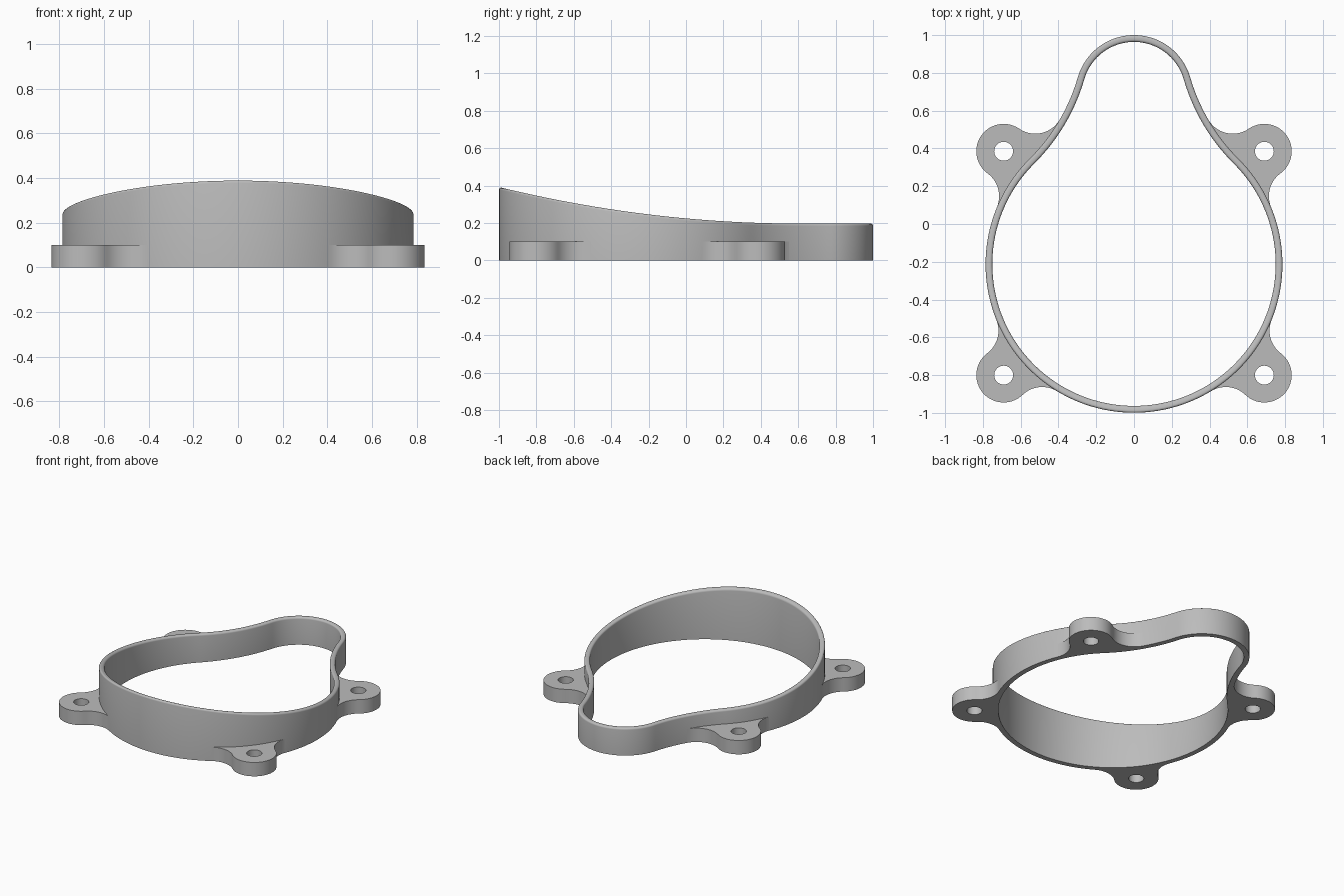
import bpy, bmesh
from math import pi, sin, cos, atan2
from mathutils import Vector
from mathutils.geometry import intersect_sphere_sphere_2d as meet

if "Cube" in bpy.data.objects:
    bpy.data.objects.remove(bpy.data.objects["Cube"])

grey = bpy.data.materials.new("plain grey")
grey.use_nodes = True
grey.diffuse_color = (0.5, 0.5, 0.5, 1)
grey.node_tree.nodes["Principled BSDF"].inputs["Base Color"].default_value = (0.5, 0.5, 0.5, 1)

# Plan layout: a large circle and a small circle joined by concave neck arcs
BIG, BIG_R = Vector((0, -0.213)), 0.786
TIP, TIP_R = Vector((0, 0.69)), 0.31
NECK_R = 1.0
WALL, ROUND = 0.036, 0.013
LOBE_R, HOLE_R, FILLET_R, TAB_H = 0.145, 0.05, 0.15, 0.1


def angle(v):
    return atan2(v.y, v.x)


def arc(c, r, a0, a1, n):
    steps = [a0 + (a1 - a0) * i / n for i in range(n + 1)]
    return [c + r * Vector((cos(a), sin(a))) for a in steps]


def short_arc(c, p, q, n):
    a0, a1 = angle(p - c), angle(q - c)
    return arc(c, (p - c).length, a0, a0 + (a1 - a0 + pi) % (2 * pi) - pi, n)


def circles(c0, r0, c1, r1):
    return [Vector(p) for p in meet(c0, r0, c1, r1)]


def finish(bm, name):
    bmesh.ops.recalc_face_normals(bm, faces=bm.faces)
    mesh = bpy.data.meshes.new(name)
    bm.to_mesh(mesh)
    bm.free()
    mesh.materials.append(grey)
    ob = bpy.data.objects.new(name, mesh)
    bpy.context.collection.objects.link(ob)
    bpy.ops.object.select_all(action='DESELECT')
    ob.select_set(True)
    bpy.context.view_layer.objects.active = ob
    bpy.ops.object.shade_smooth_by_angle(angle=pi / 6)


# Half outline as (point, outward normal), from front to back
NECK = max(circles(BIG, BIG_R + NECK_R, TIP, TIP_R + NECK_R), key=lambda p: p.x)
low = BIG + (NECK - BIG).normalized() * BIG_R
high = TIP + (NECK - TIP).normalized() * TIP_R
half = [(p, (p - BIG).normalized()) for p in short_arc(BIG, BIG - Vector((0, BIG_R)), low, 56)]
half += [(p, (NECK - p).normalized()) for p in short_arc(NECK, low, high, 20)[1:]]
half += [(p, (p - TIP).normalized()) for p in short_arc(TIP, high, TIP + Vector((0, TIP_R)), 24)[1:]]
flip = lambda v: Vector((-v.x, v.y))
outline = half + [(flip(p), flip(n)) for p, n in half[-2:0:-1]]


def top_height(y):
    return 0.197 + 0.195 * (max(0, 0.6 - y) / 1.6) ** 2


# Ring wall with rounded rim and sloping top: (inward offset, drop from top)
rim = [(ROUND * (1 - cos(a)), ROUND * (1 - sin(a))) for a in [pi / 8 * i for i in range(5)]]
rim += [(WALL - o, d) for o, d in reversed(rim)]
bm = bmesh.new()
loops = []
for p, n in outline:
    row = [bm.verts.new((*p, 0))]
    for o, d in rim:
        q = p - n * o
        row.append(bm.verts.new((*q, top_height(q.y) - d)))
    row.append(bm.verts.new((*(p - n * WALL), 0)))
    loops.append(row)
for i, row in enumerate(loops):
    nxt = loops[(i + 1) % len(loops)]
    for j in range(len(row)):
        k = (j + 1) % len(row)
        bm.faces.new((row[j], nxt[j], nxt[k], row[k]))
finish(bm, "ring_wall")


# Mounting tabs: lobe with a bolt hole, blended into the wall by fillets
def make_tab(name, lobe, first, second, side):
    (f1, w1), (f2, w2) = first, second
    l1, l2 = [lobe + (f - lobe).normalized() * LOBE_R for f in (f1, f2)]
    a1 = angle(l1 - lobe)
    sweep = (angle(l2 - lobe) - a1) % (2 * pi)
    pts = short_arc(f1, w1, l1, 14) + arc(lobe, LOBE_R, a1, a1 + sweep, 28)[1:]
    pts += short_arc(f2, l2, w2, 14)[1:]
    i, j = [min(range(len(half)), key=lambda k: (half[k][0] - w).length) for w in (w1, w2)]
    pts += [p - n * WALL / 2 for p, n in half[j:i - 1:-1]]
    hole = arc(lobe, HOLE_R, 0, 2 * pi, 32)[:-1]
    bm = bmesh.new()
    edges = []
    for loop in (pts, hole):
        vs = [bm.verts.new((side * p.x, p.y, 0)) for p in loop]
        edges += [bm.edges.new((v, vs[k - 1])) for k, v in enumerate(vs)]
    bmesh.ops.triangle_fill(bm, use_beauty=True, use_dissolve=False, edges=edges)
    out = bmesh.ops.extrude_face_region(bm, geom=bm.faces[:], use_keep_orig=True)
    for v in out["geom"]:
        if isinstance(v, bmesh.types.BMVert):
            v.co.z = TAB_H
    finish(bm, name)


def big_fillets(lobe):
    found = circles(BIG, BIG_R + FILLET_R, lobe, LOBE_R + FILLET_R)
    found.sort(key=lambda p: angle(p - BIG))
    return [(f, BIG + (f - BIG).normalized() * BIG_R) for f in found]


front = Vector((0.69, -0.8))
back = Vector((0.69, 0.385))
neck_f = min(circles(NECK, NECK_R - FILLET_R, back, LOBE_R + FILLET_R), key=lambda p: p.x)
neck_fillet = (neck_f, NECK + (neck_f - NECK).normalized() * NECK_R)
for side, label in ((1, "left"), (-1, "right")):
    make_tab("front_tab_" + label, front, *big_fillets(front), side)
    make_tab("back_tab_" + label, back, big_fillets(back)[0], neck_fillet, side)
